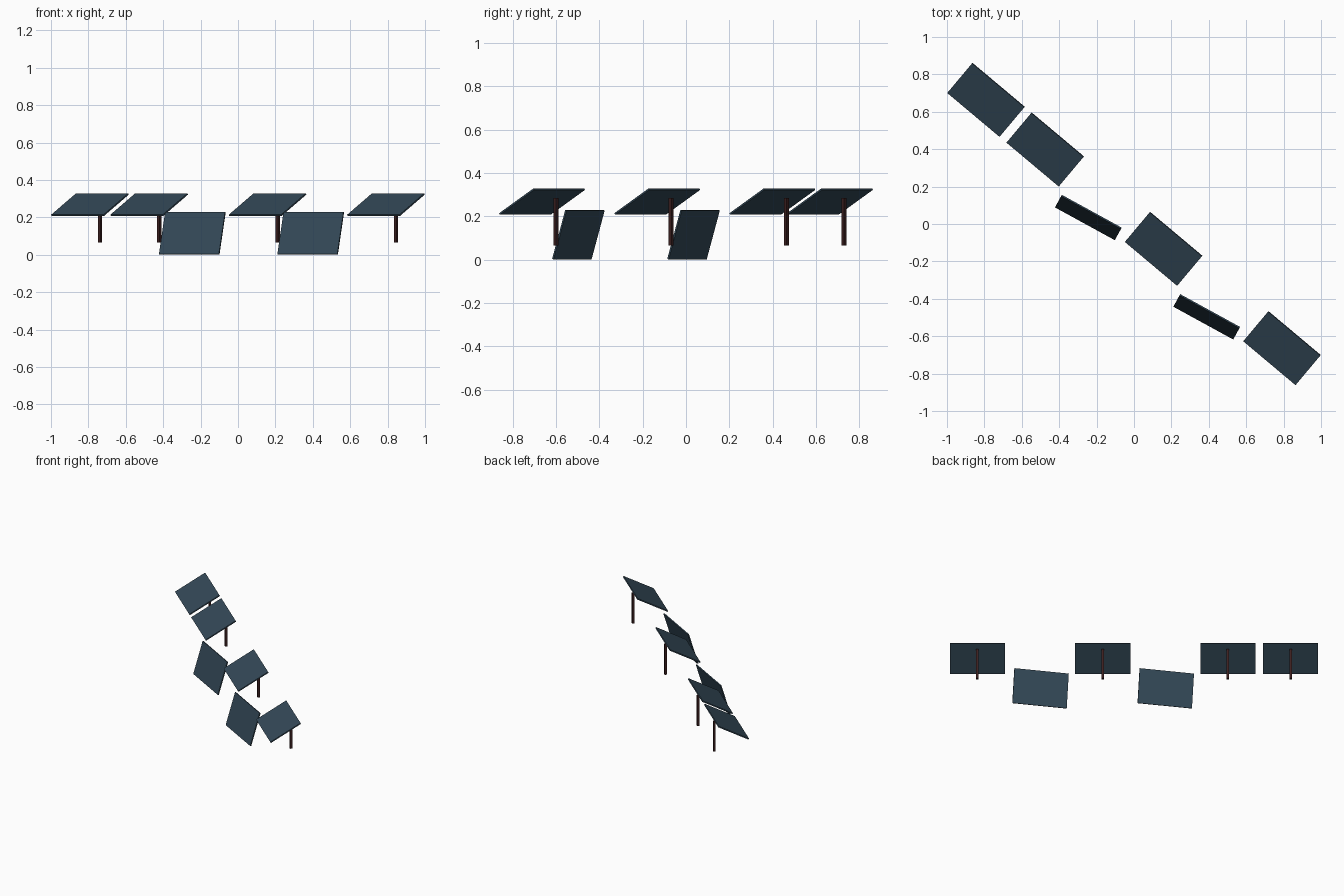
import bpy
from math import radians, sin, cos

cube = bpy.data.objects.get("Cube")
if cube:
    bpy.data.objects.remove(cube, do_unlink=True)


def make_material(name, rgb):
    mat = bpy.data.materials.new(name)
    mat.use_nodes = True
    colour = (*rgb, 1.0)
    mat.diffuse_color = colour
    mat.node_tree.nodes["Principled BSDF"].inputs["Base Color"].default_value = colour
    return mat


PANEL_BLUE = make_material("dark slate blue", (0.033, 0.065, 0.095))
POST_BROWN = make_material("dark red brown", (0.045, 0.014, 0.014))


def box(name, size, location, rotation, mat):
    bpy.ops.mesh.primitive_cube_add(size=1, location=location, rotation=rotation)
    obj = bpy.context.object
    obj.name = name
    obj.scale = size
    bpy.ops.object.transform_apply(location=False, rotation=False, scale=True)
    obj.data.materials.append(mat)
    return obj


PANEL_SIZE = (0.365, 0.236, 0.008)
POST_SIZE = (0.016, 0.016, 0.22)
ROW_YAW = radians(-40)
UPHILL = (-sin(ROW_YAW), cos(ROW_YAW))   # direction of each panel's raised edge
POST_OFFSET = 0.084
FALLEN = (2, 4)

# Diagonal row of six slots: four panels on posts, two fallen and leaning
for slot in range(6):
    x = (slot - 2.5) * 0.3165
    y = (slot - 2.5) * -0.2655
    if slot in FALLEN:
        box(f"fallen_panel_{slot + 1}", PANEL_SIZE, (x - 0.086, y - 0.098, 0.115),
            (radians(73), 0, radians(-28.7)), PANEL_BLUE)
        continue
    box(f"raised_panel_{slot + 1}", PANEL_SIZE, (x, y, 0.268),
        (radians(29), 0, ROW_YAW), PANEL_BLUE)
    box(f"post_{slot + 1}", POST_SIZE,
        (x + UPHILL[0] * POST_OFFSET, y + UPHILL[1] * POST_OFFSET, 0.175),
        (0, 0, ROW_YAW), POST_BROWN)
